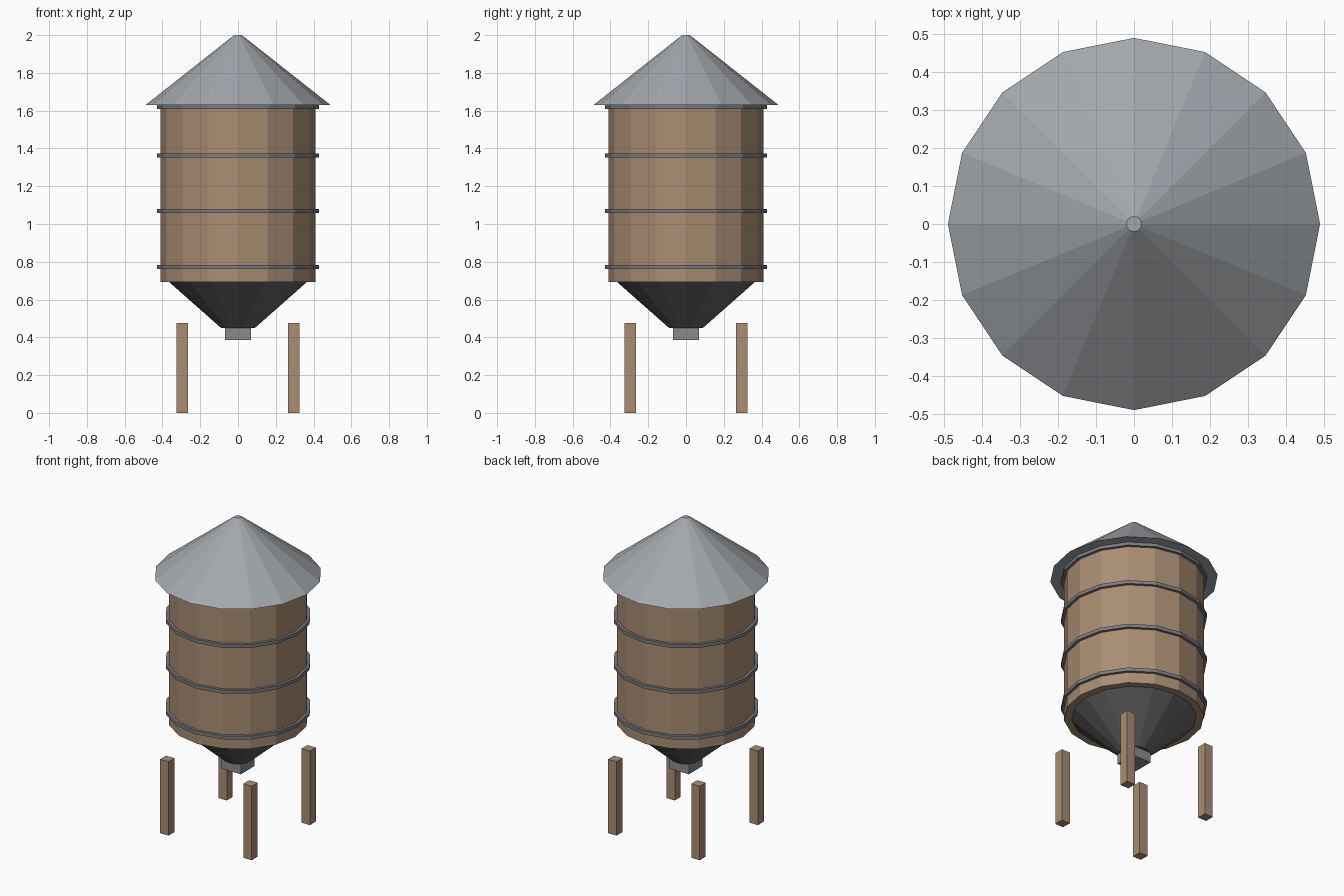
import bpy
import math

if "Cube" in bpy.data.objects:
    bpy.data.objects.remove(bpy.data.objects["Cube"])

SIDES = 16


def material(name, rgb):
    m = bpy.data.materials.new(name)
    m.diffuse_color = (*rgb, 1)
    m.use_nodes = True
    m.node_tree.nodes["Principled BSDF"].inputs["Base Color"].default_value = m.diffuse_color
    return m


wood = material("wood", (0.40, 0.27, 0.17))
roof_metal = material("roof_metal", (0.37, 0.39, 0.41))
band_metal = material("band_metal", (0.20, 0.20, 0.22))
hopper_metal = material("hopper_metal", (0.12, 0.12, 0.125))
outlet_metal = material("outlet_metal", (0.26, 0.26, 0.27))


def add_mesh(name, verts, faces, mat):
    mesh = bpy.data.meshes.new(name)
    mesh.from_pydata(verts, [], faces)
    mesh.materials.append(mat)
    obj = bpy.data.objects.new(name, mesh)
    bpy.context.collection.objects.link(obj)
    return obj


def revolve(name, profile, mat, ring=False):
    """Spin (radius, z) points about z; ring closes the profile, otherwise ends are capped."""
    n = len(profile)
    verts = [(r * math.cos(math.tau * i / SIDES), r * math.sin(math.tau * i / SIDES), z)
             for r, z in profile for i in range(SIDES)]
    faces = []
    for k in range(n if ring else n - 1):
        a, b = k * SIDES, (k + 1) % n * SIDES
        for i in range(SIDES):
            j = (i + 1) % SIDES
            faces.append((a + i, a + j, b + j, b + i))
    if not ring:
        faces.append(tuple(reversed(range(SIDES))))
        faces.append(tuple(range((n - 1) * SIDES, n * SIDES)))
    return add_mesh(name, verts, faces, mat)


def box(name, x, y, z0, z1, width, mat):
    bpy.ops.mesh.primitive_cube_add(size=1, location=(x, y, (z0 + z1) / 2))
    obj = bpy.context.object
    obj.name = name
    obj.scale = (width, width, z1 - z0)
    obj.data.materials.append(mat)


# Tank body, conical roof and hopper
revolve("tank", [(0.41, 0.693), (0.41, 1.628)], wood)
revolve("roof", [(0.49, 1.63), (0.02, 2.0)], roof_metal)
revolve("hopper", [(0.09, 0.45), (0.365, 0.693)], hopper_metal)

# Metal hoops around the tank
for i, z in enumerate((0.773, 1.068, 1.362, 1.62)):
    h = 0.011
    revolve(f"hoop_{i + 1}", [(0.405, z - h), (0.428, z - h), (0.428, z + h), (0.405, z + h)],
            band_metal, ring=True)

# Outlet under the hopper
box("outlet", 0, 0, 0.386, 0.45, 0.137, outlet_metal)

# Four legs
for sx, side in ((-1, "left"), (1, "right")):
    for sy, end in ((-1, "front"), (1, "back")):
        box(f"{end}_{side}_leg", sx * 0.296, sy * 0.296, 0, 0.476, 0.06, wood)
